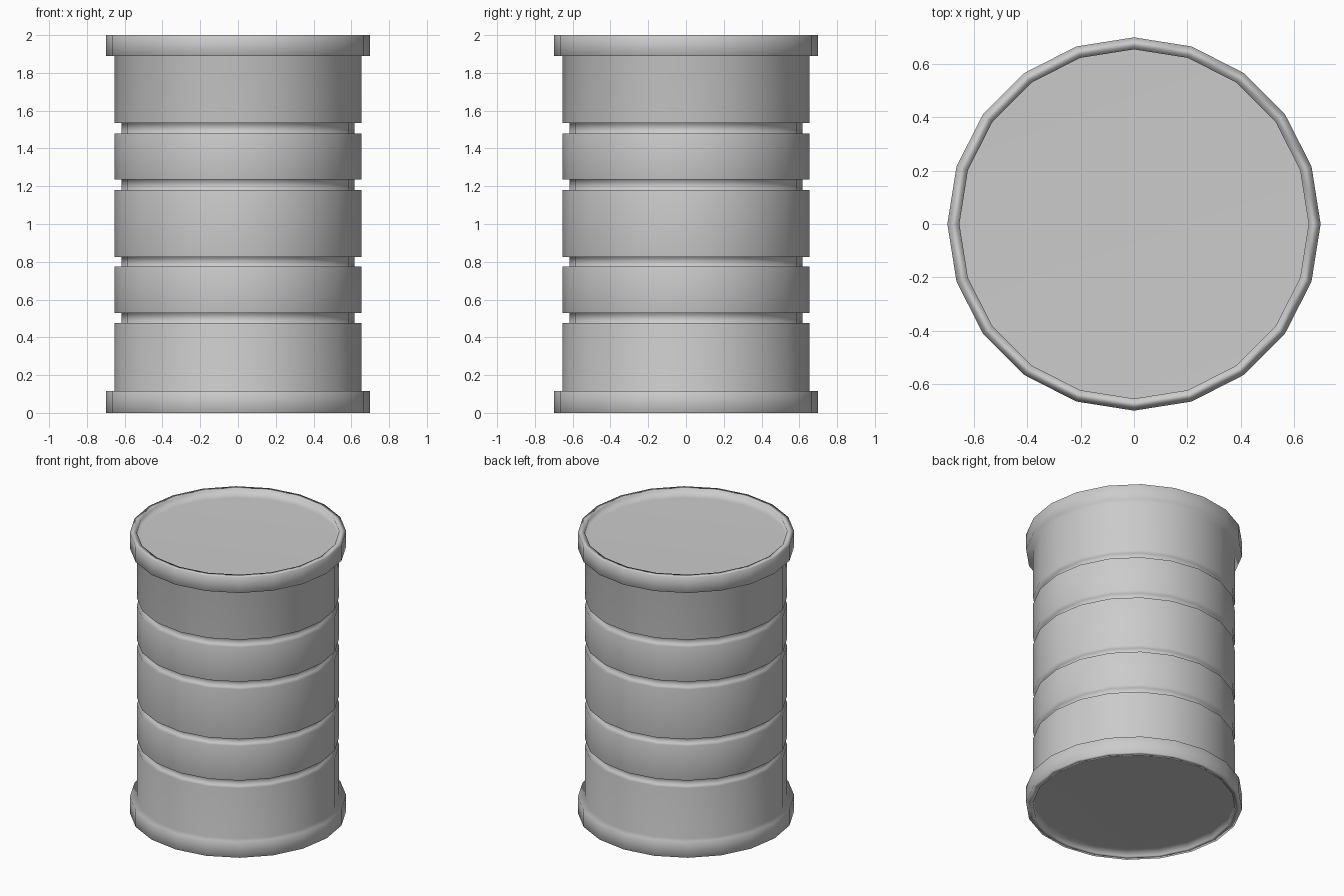
import bpy, bmesh, math

if "Cube" in bpy.data.objects:
    bpy.data.objects.remove(bpy.data.objects["Cube"])

SIDES = 20
R_RIM, R_BODY, R_GROOVE = 0.70, 0.655, 0.617
RECESS_TOP, RECESS_BOTTOM = 0.06, 0.06


def ring(bm, r, z):
    step = 2 * math.pi / SIDES
    return [bm.verts.new((r * math.cos(i * step), r * math.sin(i * step), z))
            for i in range(SIDES)]


# Barrel shell profile: bottom rim, four square grooves, top rim
profile = [(R_BODY, RECESS_BOTTOM), (R_BODY, 0), (R_RIM, 0), (R_RIM, 0.115), (R_BODY, 0.115)]
for low, high in ((0.475, 0.53), (0.775, 0.825), (1.18, 1.235), (1.48, 1.535)):
    profile += [(R_BODY, low), (R_GROOVE, low), (R_GROOVE, high), (R_BODY, high)]
profile += [(R_BODY, 1.89), (R_RIM, 1.89), (R_RIM, 2), (R_BODY, 2), (R_BODY, 2 - RECESS_TOP)]

# Shell and recessed end discs, welded into one drum
bm = bmesh.new()
rings = [ring(bm, r, z) for r, z in profile]
for a, b in zip(rings, rings[1:]):
    for i in range(SIDES):
        j = (i + 1) % SIDES
        bm.faces.new((a[i], a[j], b[j], b[i]))
bm.faces.new(rings[0])
bm.faces.new(rings[-1])
bmesh.ops.recalc_face_normals(bm, faces=bm.faces)
for f in bm.faces:
    f.smooth = True
mesh = bpy.data.meshes.new("barrel_drum")
bm.to_mesh(mesh)
bm.free()
barrel = bpy.data.objects.new("barrel_drum", mesh)
bpy.context.collection.objects.link(barrel)

# Large faces keep their flat look, narrow ledges blend
weighted = barrel.modifiers.new("weighted_normals", 'WEIGHTED_NORMAL')
weighted.mode = 'FACE_AREA'
weighted.weight = 50
